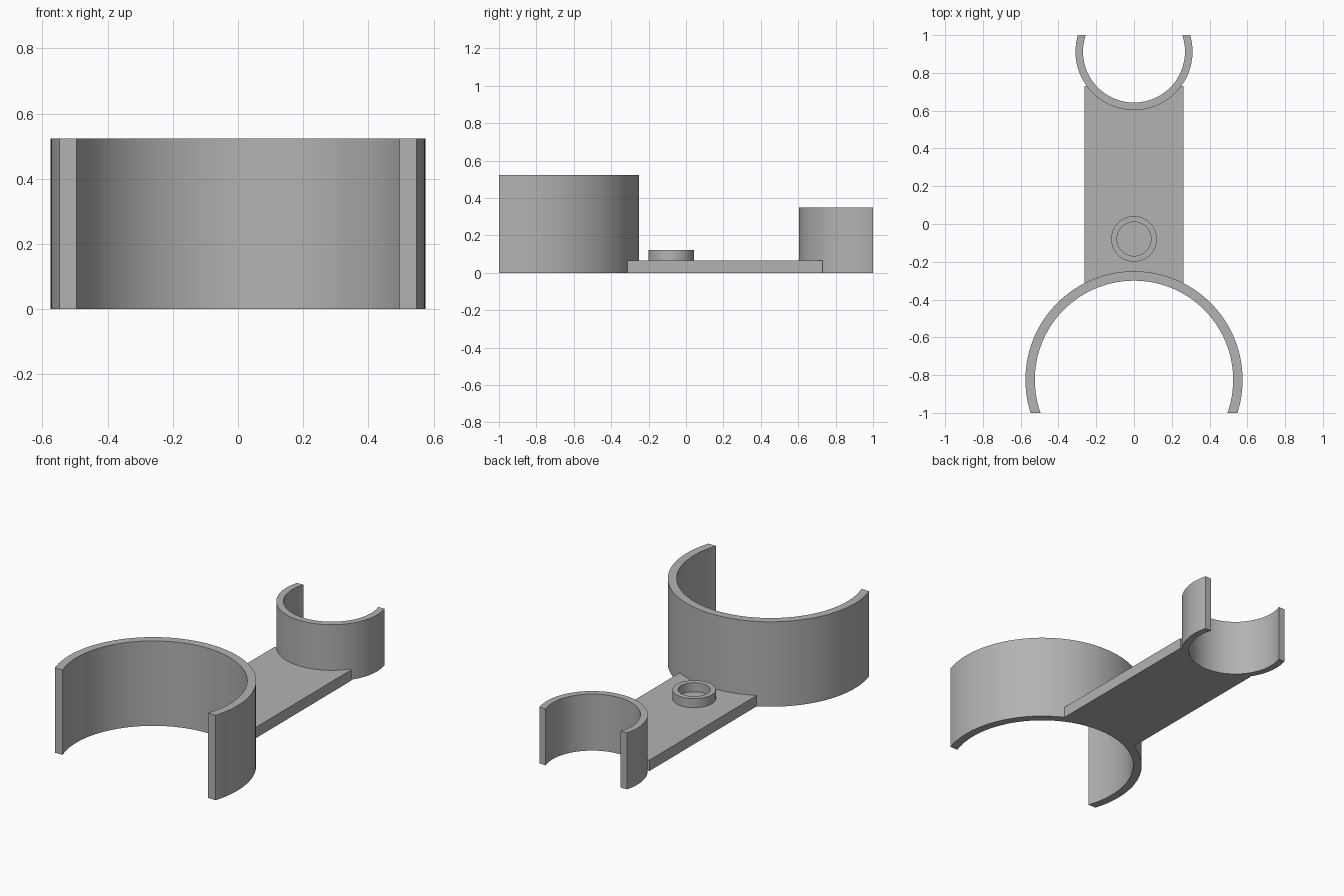
import bpy, bmesh
from math import sin, cos, asin, pi, radians

if "Cube" in bpy.data.objects:
    bpy.data.objects.remove(bpy.data.objects["Cube"], do_unlink=True)

grey = bpy.data.materials.new("plain_grey")
grey.use_nodes = True
colour = (0.45, 0.45, 0.45, 1)
grey.diffuse_color = colour
grey.node_tree.nodes["Principled BSDF"].inputs["Base Color"].default_value = colour

PLATE_TOP = 0.067


def arc(cy, r, a0, a1, n):
    """Points on a circle centred on (0, cy)."""
    steps = [a0 + (a1 - a0) * i / n for i in range(n + 1)]
    return [(r * cos(a), cy + r * sin(a)) for a in steps]


def finish(name, bm):
    bmesh.ops.recalc_face_normals(bm, faces=bm.faces)
    mesh = bpy.data.meshes.new(name)
    bm.to_mesh(mesh)
    bm.free()
    mesh.materials.append(grey)
    obj = bpy.data.objects.new(name, mesh)
    bpy.context.collection.objects.link(obj)
    bpy.ops.object.select_all(action="DESELECT")
    obj.select_set(True)
    bpy.context.view_layer.objects.active = obj
    bpy.ops.object.shade_smooth_by_angle(angle=radians(30))
    return obj


def wall(name, outer, inner, z0, z1, closed=False):
    """Curved wall between two matching outlines."""
    bm = bmesh.new()
    loops = [[bm.verts.new((x, y, z)) for x, y in pts]
             for pts, z in ((outer, z0), (outer, z1), (inner, z1), (inner, z0))]
    count = len(outer)
    for i in range(count if closed else count - 1):
        j = (i + 1) % count
        for k in range(4):
            a, b = loops[k], loops[(k + 1) % 4]
            bm.faces.new((a[i], a[j], b[j], b[i]))
    if not closed:
        for i in (0, -1):
            bm.faces.new([loop[i] for loop in loops])
    return finish(name, bm)


def open_clip(name, cy, r_out, r_in, height, cut_y, n=72):
    """Ring cut off flat along y = cut_y, the opening facing that way."""
    outlines = []
    for r in (r_out, r_in):
        a = asin((cut_y - cy) / r)
        end = pi - a if cut_y < cy else -pi - a
        outlines.append(arc(cy, r, a, end, n))
    return wall(name, *outlines, 0, height)


# Two open clips facing away from each other
BIG_Y, BIG_R = -0.825, 0.575
SMALL_Y, SMALL_R = 0.913, 0.31
open_clip("large_clip", BIG_Y, BIG_R, 0.525, 0.523, -1)
open_clip("small_clip", SMALL_Y, SMALL_R, 0.27, 0.348, 1)

# Joining plate, its ends hollowed to meet the clips
HALF, END_Y = 0.262, 0.73
a_big = asin(HALF / BIG_R)
a_small = asin((END_Y - SMALL_Y) / SMALL_R)
outline = arc(BIG_Y, BIG_R, pi / 2 + a_big, pi / 2 - a_big, 24)
outline += [(HALF, END_Y)]
outline += arc(SMALL_Y, SMALL_R, a_small, -pi - a_small, 32)
outline += [(-HALF, END_Y)]
bm = bmesh.new()
base = bm.faces.new([bm.verts.new((x, y, 0)) for x, y in outline])
top = bmesh.ops.extrude_face_region(bm, geom=[base], use_keep_orig=True)
bmesh.ops.translate(bm, vec=(0, 0, PLATE_TOP),
                    verts=[v for v in top["geom"] if isinstance(v, bmesh.types.BMVert)])
finish("joining_plate", bm)

# Raised collar on the plate
rings = [arc(-0.079, r, 0, 2 * pi, 48)[:-1] for r in (0.121, 0.09)]
wall("collar", *rings, PLATE_TOP, 0.123, closed=True)
